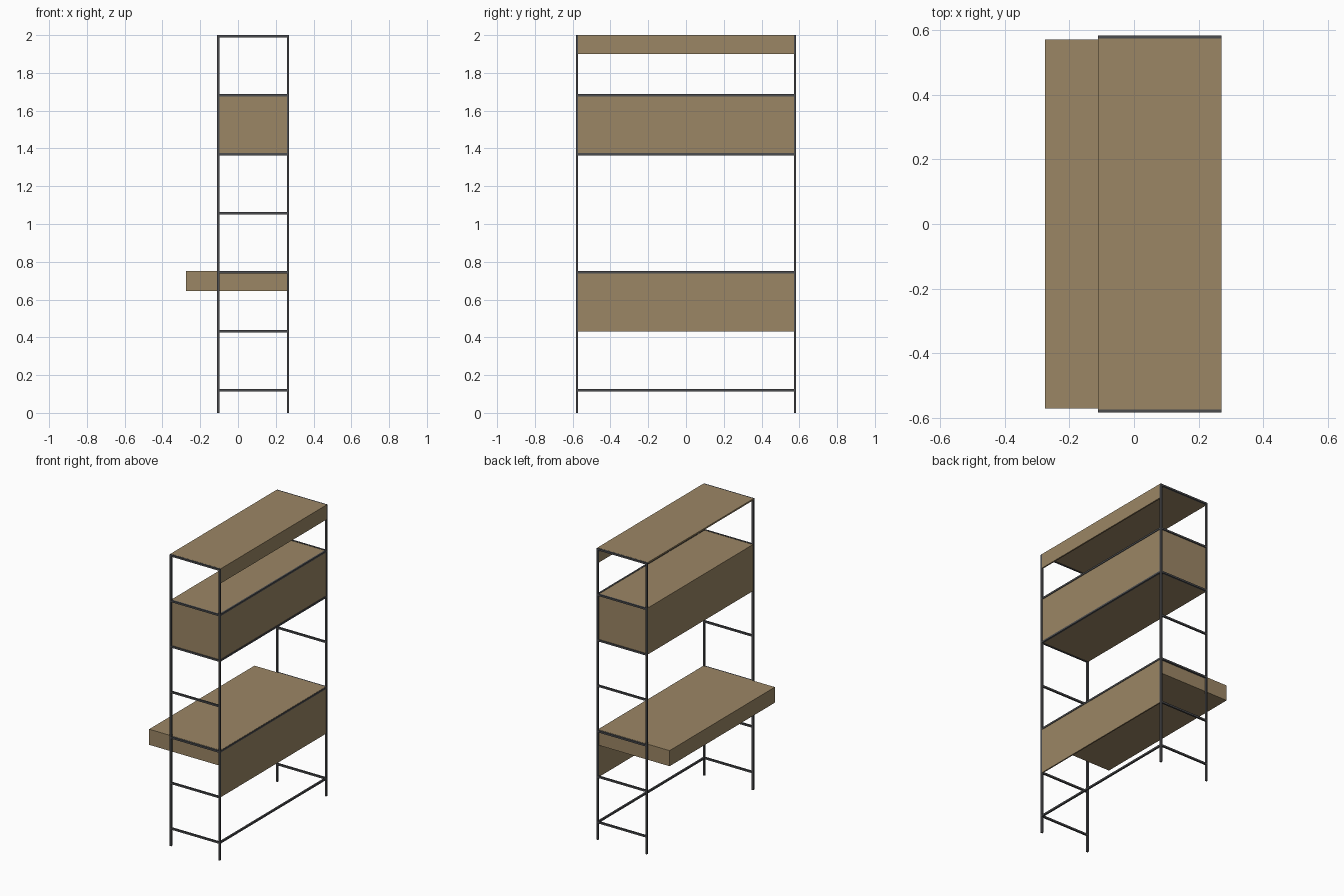
import bpy

if "Cube" in bpy.data.objects:
    bpy.data.objects.remove(bpy.data.objects["Cube"])


def material(name, rgb):
    m = bpy.data.materials.new(name)
    m.diffuse_color = (*rgb, 1)
    m.use_nodes = True
    m.node_tree.nodes["Principled BSDF"].inputs["Base Color"].default_value = m.diffuse_color
    return m


wood = material("brown wood", (0.33, 0.24, 0.13))
metal = material("dark metal", (0.07, 0.072, 0.077))


def box(name, x0, x1, y0, y1, z0, z1, mat):
    bpy.ops.mesh.primitive_cube_add(size=1)
    o = bpy.context.object
    o.name = name
    for v in o.data.vertices:
        v.co = (x0 if v.co.x < 0 else x1,
                y0 if v.co.y < 0 else y1,
                z0 if v.co.z < 0 else z1)
    o.data.materials.append(mat)
    return o


X0, X1 = -0.111, 0.271      # outer depth of the ladder frames
Y = 0.583                   # outer half width
T = 0.012                   # bar thickness
YI = Y - T
levels = [0.12 + i * 0.3123 for i in range(7)]

# Ladder frames at both ends: posts and rungs
for side, label in ((-1, "front"), (1, "back")):
    ya, yb = sorted((side * Y, side * YI))
    box(label + "_left_post", X0, X0 + T, ya, yb, 0, 2, metal)
    box(label + "_right_post", X1 - T, X1, ya, yb, 0, 2, metal)
    for z in levels:
        top = min(z + T / 2, 2)
        box(label + "_rung", X0 + T, X1 - T, ya, yb, top - T, top, metal)

# Long rails joining the frames on the right side
for i in (0, 2, 4, 5):
    z = levels[i]
    box("long_rail", X1 - T, X1, -YI, YI, z - T / 2, z + T / 2, metal)

# Closed cabinet
box("cabinet", X0 + 0.003, X1 - 0.004, -YI - 0.005, YI + 0.005,
    levels[4] - 0.003, levels[5] + 0.004, wood)

# Desk box and its modesty panel
box("desk", -0.275, X1 - 0.004, -YI, YI, 0.645, 0.752, wood)
box("desk_back_panel", X1 - T, X1 - 0.003, -YI, YI, 0.43, 0.646, wood)
box("desk_back_panel_upper", X1 - 0.005, X1 - 0.003, -YI, YI, 0.646, 0.74, wood)

# Thin top shelf with a lip along the right side
box("top_shelf", X0, X1, -YI - 0.002, YI + 0.002, 1.99, 2.0005, wood)
box("top_shelf_lip", X1 - 0.01, X1, -YI, YI, 1.9, 1.99, wood)
